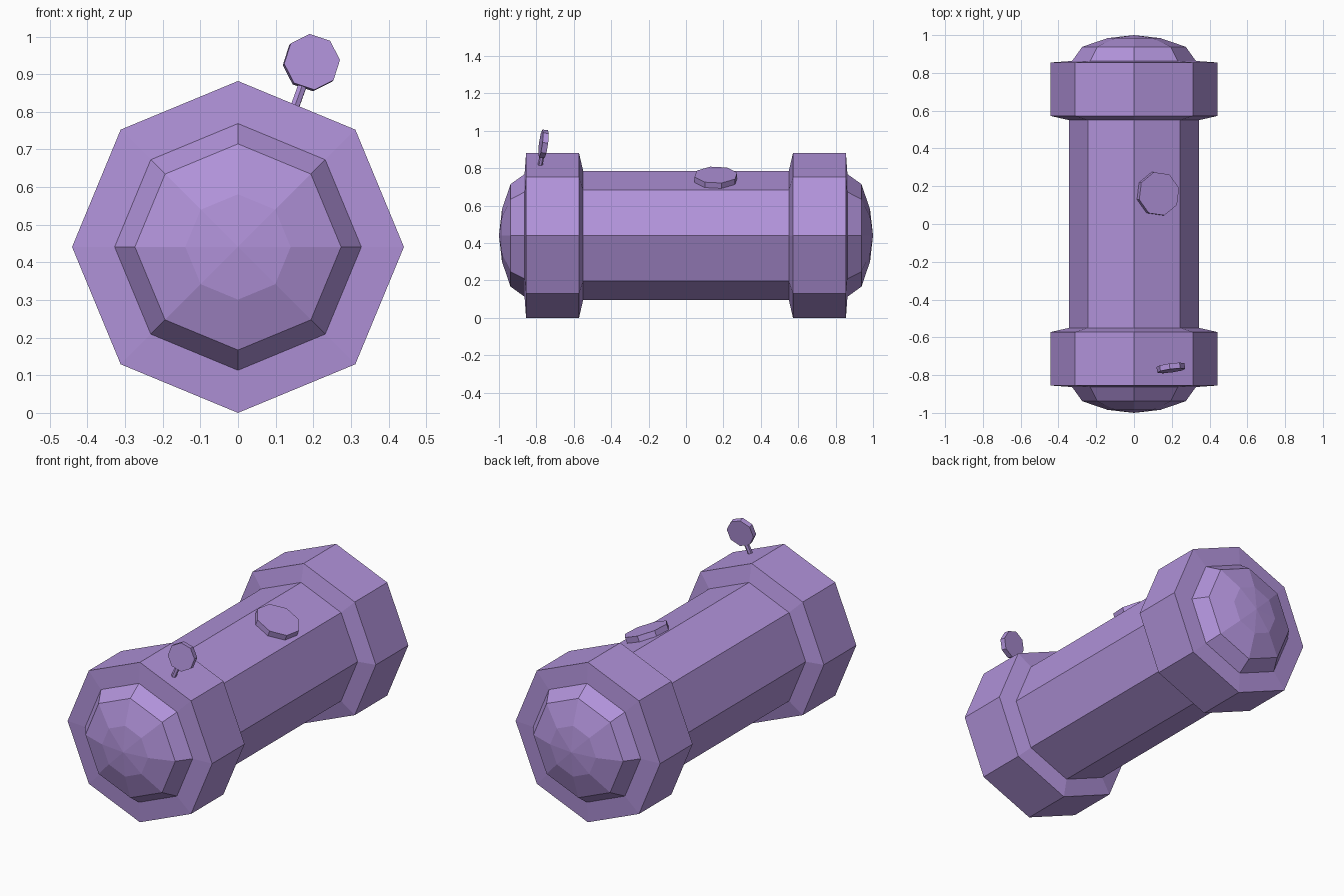
import bpy, bmesh, math
from mathutils import Vector, Matrix

if "Cube" in bpy.data.objects:
    bpy.data.objects.remove(bpy.data.objects["Cube"], do_unlink=True)

purple = bpy.data.materials.new("soft_purple")
purple.use_nodes = True
COLOR = (0.44, 0.29, 0.70, 1)
purple.diffuse_color = COLOR
purple.node_tree.nodes["Principled BSDF"].inputs["Base Color"].default_value = COLOR

AXIS_Z = 0.441


def finish(bm, name):
    bmesh.ops.recalc_face_normals(bm, faces=bm.faces)
    mesh = bpy.data.meshes.new(name)
    bm.to_mesh(mesh)
    bm.free()
    mesh.materials.append(purple)
    obj = bpy.data.objects.new(name, mesh)
    bpy.context.collection.objects.link(obj)
    return obj


def lathe(name, profile, side):
    """Eight-sided solid around the long axis, from a closed (radius, y) loop."""
    bm = bmesh.new()
    centre = Vector((0, 0, AXIS_Z))
    verts = [bm.verts.new((0, side * y, AXIS_Z + r)) for r, y in profile]
    edges = [bm.edges.new((v, verts[(i + 1) % len(verts)])) for i, v in enumerate(verts)]
    bmesh.ops.spin(bm, geom=verts + edges, cent=centre, axis=(0, 1, 0),
                   angle=math.tau, steps=8, use_merge=False)
    bmesh.ops.remove_doubles(bm, verts=bm.verts, dist=0.0005)
    return finish(bm, name)


def disc(name, centre, normal, across, radius, depth, sides=8, phase=0):
    """Flat-sided disc or rod facing along normal, first corner turned from across."""
    n = Vector(normal).normalized()
    y = n.cross(Vector(across)).normalized()
    x = y.cross(n)
    frame = Matrix((x, y, n)).transposed().to_4x4()
    frame = Matrix.Translation(centre) @ frame @ Matrix.Rotation(math.radians(phase), 4, 'Z')
    bm = bmesh.new()
    bmesh.ops.create_cone(bm, cap_ends=True, segments=sides, radius1=radius,
                          radius2=radius, depth=depth, matrix=frame)
    return finish(bm, name)


# Central barrel
lathe("barrel", [(0, -0.6), (0.345, -0.6), (0.345, 0.6), (0, 0.6)], 1)

# Wide collars and faceted domes on both ends
for end, side in (("front", -1), ("back", 1)):
    lathe(end + "_collar",
          [(0.3, 0.55), (0.345, 0.55), (0.441, 0.572), (0.441, 0.855), (0.33, 0.863), (0.3, 0.863)], side)
    lathe(end + "_dome",
          [(0, 0.85), (0.33, 0.86), (0.274, 0.938), (0.14, 0.984), (0, 1.0)], side)

# Hatch lying on the upper left face of the barrel
tilt = math.radians(22.5)
disc("hatch", (0.127, 0.16, 0.75), (math.sin(tilt), 0, math.cos(tilt)), (1, 0, 0),
     0.118, 0.032, phase=15)

# Small dish standing on the front collar
disc("dish", (0.195, -0.762, 0.931), (0.13, -1, 0.13), (1, 0, 0), 0.075, 0.03, phase=5)
bottom, top = Vector((0.148, -0.781, 0.805)), Vector((0.172, -0.77, 0.872))
disc("dish_stem", (bottom + top) / 2, top - bottom, (1, 0, 0),
     0.013, (top - bottom).length, sides=6)
